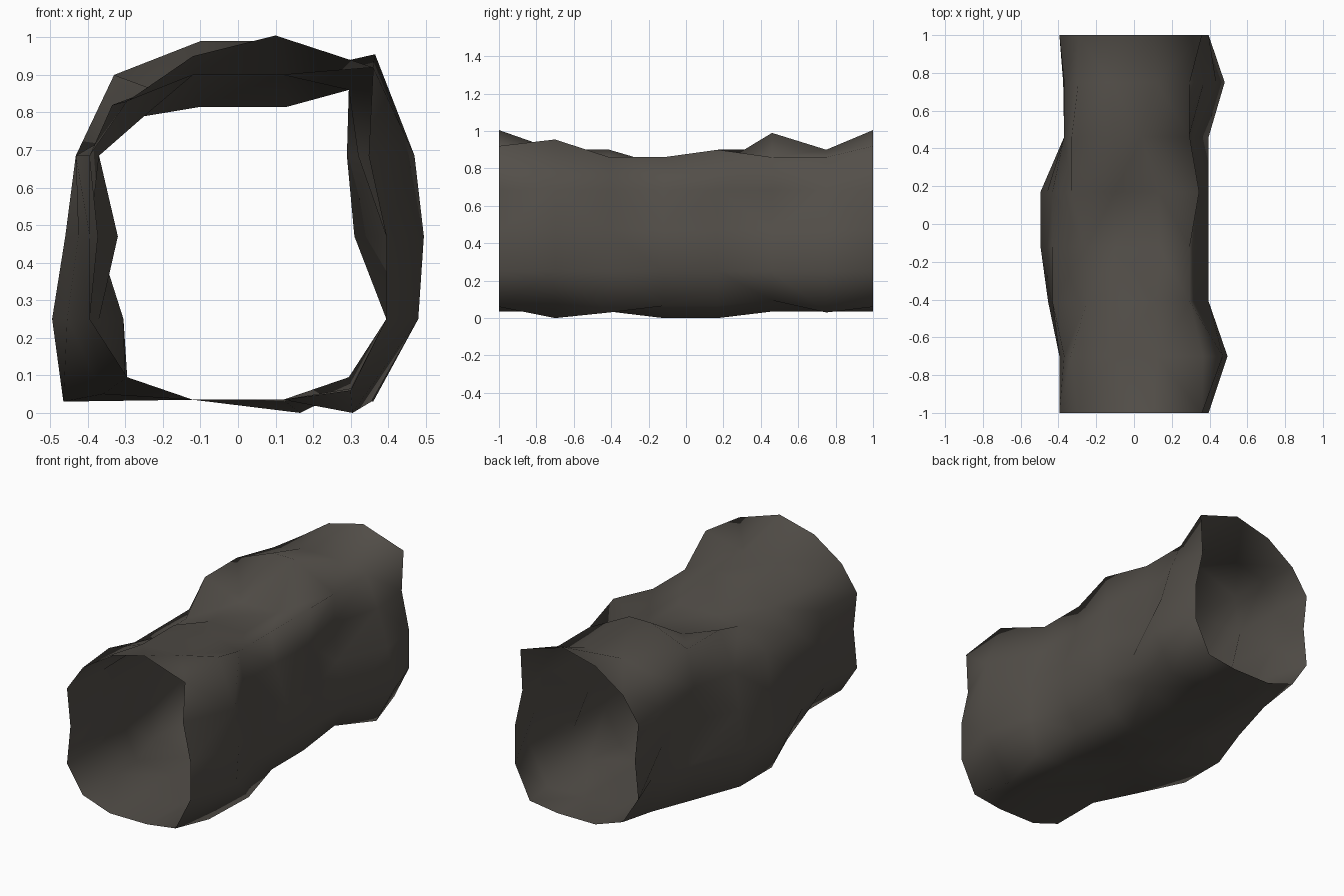
import bpy, bmesh

if "Cube" in bpy.data.objects:
    bpy.data.objects.remove(bpy.data.objects["Cube"])

# Regular tunnel: right half of the cross-section, floor to roof, mirrored to the left
HALF = [(.12, .035), (.295, .095), (.395, .25), (.395, .47), (.37, .685), (.295, .86), (.12, .90)]
SECTION = HALF + [(-x, z) for x, z in reversed(HALF)]
LENGTHS = 7
n = len(SECTION)

bm = bmesh.new()
rings = []
for k in range(LENGTHS + 1):
    y = -1 if k == 0 else 1 if k == LENGTHS else -.99 + k * .29
    rings.append([bm.verts.new((x, y, z)) for x, z in SECTION])
for near, far in zip(rings, rings[1:]):
    for i in range(n):
        j = (i + 1) % n
        bm.faces.new((near[i], near[j], far[j], far[i]))


def push(ring_ids, point, dx, dz=0, soft=False):
    """Bulge or dent the rock at one point; soft also moves its neighbours halfway."""
    for k in ring_ids:
        for step in (-1, 0, 1) if soft else (0,):
            v = rings[k][(point + step) % n]
            w = .5 if step else 1
            v.co.x += dx * w
            v.co.z += dz * w


mouths, waist = (0, LENGTHS), (3, 4)

# Both mouths: raised ridge in the roof, wavy walls
push(mouths, 6, -.02, .105)
push(mouths, 7, 0, .05)
push(mouths, 5, .065, .06)
push(mouths, 8, 0, -.03)
push(mouths, 4, -.022)
push(mouths, 9, -.025)
push(mouths, 10, .022)
push(mouths, 1, .005, -.035)

# Right wall bulge near the front
push([1], 3, .10, 0, True)
push([1], 4, .05)
push([1], 2, .035)
push([1], 5, .07, .095)
push([1], 1, .01, -.095)
push([1], 8, -.04, -.04)
push([2], 1, .06, -.065)

# Left wall bulge, low roof and sunken floor in the middle
push([2], 11, -.06, 0, True)
push([2], 12, -.035, -.045)
push(waist, 11, -.10, 0, True)
push(waist, 12, -.12, -.065)
push(waist, 10, -.015)
push([2, 3, 4], 9, -.062)
push(waist, 6, .01, -.085)
push(waist, 7, .02, -.085)
push([2, 3], 8, .045, -.07)
push(waist, 0, .045, -.035)
push(waist, 1, .005, -.03)
push([2, 3], 4, -.05)
push([4], 4, -.03)
push([4], 5, .05, .04)

# Pinched walls and high roof towards the back
push([4, 5], 8, -.035, .04)
push([5], 3, -.085)
push([5], 4, -.08)
push([5], 6, -.08, .09)
push([5], 7, .02, .09)
push([5], 10, .075)
push([5], 11, .025)
push([5], 12, -.07, -.06)

# Low right bulge and left dent before the back mouth
push([6], 1, .065, -.065)
push([6], 2, .085)
push([6], 3, .04)
push([6], 10, .02)
push([6], 11, .09)
push([6], 12, -.005, -.035)

bmesh.ops.triangulate(bm, faces=bm.faces, quad_method='SHORT_EDGE')
bmesh.ops.recalc_face_normals(bm, faces=bm.faces)
for f in bm.faces:
    f.smooth = True
mesh = bpy.data.meshes.new("rock_tunnel")
bm.to_mesh(mesh)
bm.free()
rock = bpy.data.materials.new("dark rock")
rock.diffuse_color = (.087, .078, .067, 1)
rock.use_nodes = True
rock.node_tree.nodes["Principled BSDF"].inputs["Base Color"].default_value = rock.diffuse_color
mesh.materials.append(rock)
tunnel = bpy.data.objects.new("rock_tunnel", mesh)
bpy.context.collection.objects.link(tunnel)
